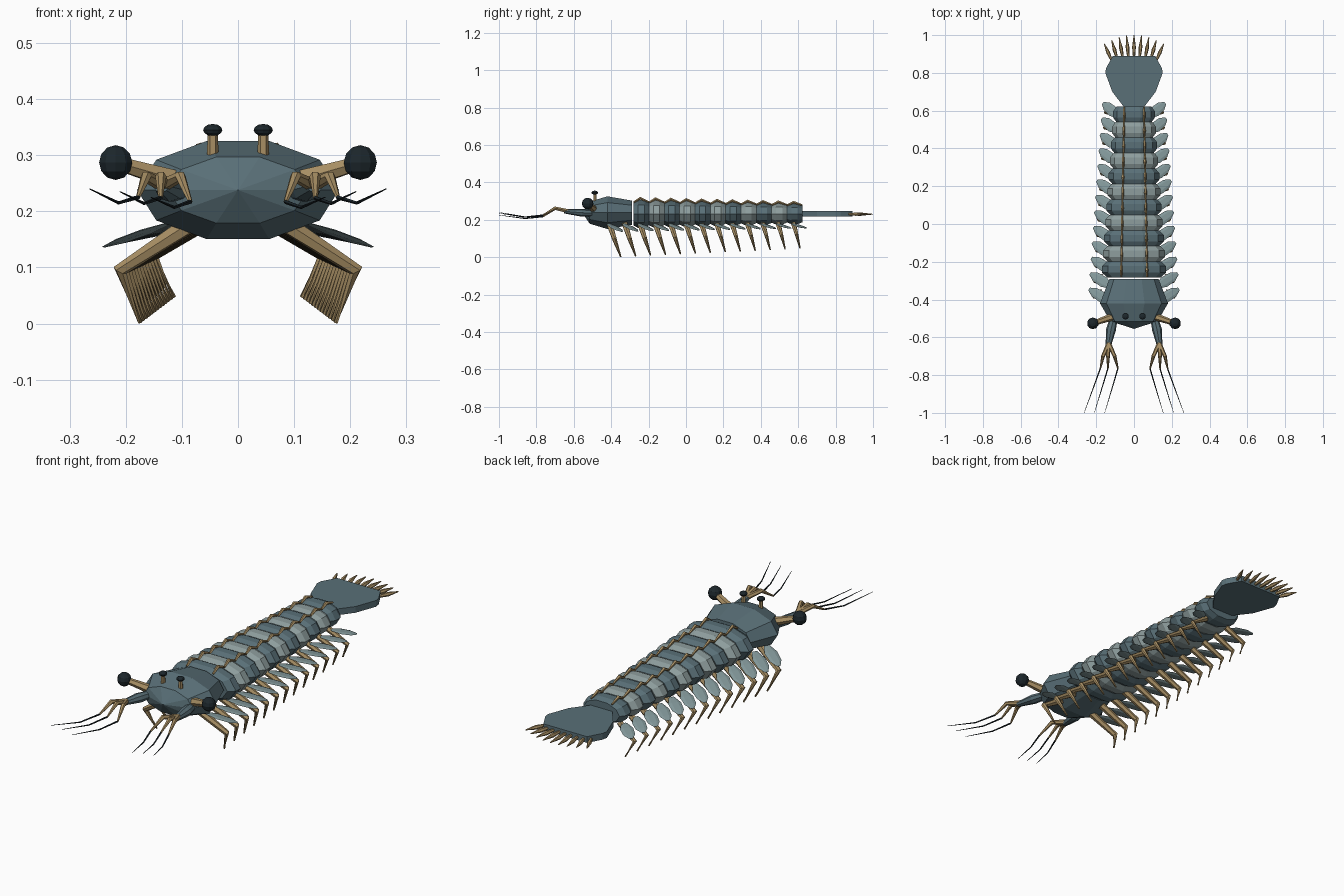
import bpy, bmesh
from math import sin, cos, pi
from mathutils import Vector

if "Cube" in bpy.data.objects:
    bpy.data.objects.remove(bpy.data.objects["Cube"])


def material(name, rgb):
    m = bpy.data.materials.new(name)
    m.diffuse_color = (*rgb, 1)
    m.use_nodes = True
    m.node_tree.nodes["Principled BSDF"].inputs["Base Color"].default_value = m.diffuse_color
    return m


TEAL = material("teal_shell", (0.10, 0.16, 0.185))
LIGHT = material("pale_shell", (0.27, 0.34, 0.34))
FLAP = material("flap_grey", (0.23, 0.32, 0.33))
TAN = material("tan_limb", (0.40, 0.28, 0.13))
DARK = material("dark_eye", (0.012, 0.02, 0.025))


def finish(name, bm, mat):
    bmesh.ops.recalc_face_normals(bm, faces=bm.faces)
    me = bpy.data.meshes.new(name)
    bm.to_mesh(me)
    bm.free()
    me.materials.append(mat)
    ob = bpy.data.objects.new(name, me)
    bpy.context.collection.objects.link(ob)
    return ob


def bridge(bm, rings):
    for a, b in zip(rings, rings[1:]):
        n = len(a)
        for i in range(n):
            j = (i + 1) % n
            bm.faces.new((a[i], a[j], b[j], b[i]))


def shell(name, rings, mat, nose=None, sides=10):
    """Loft of ellipses along y: rings are (y, half width, half height, centre z)."""
    bm = bmesh.new()
    loops = [[bm.verts.new((w * cos(2 * pi * i / sides), y, z + h * sin(2 * pi * i / sides)))
              for i in range(sides)] for y, w, h, z in rings]
    bridge(bm, loops)
    bm.faces.new(loops[-1])
    if nose:
        tip = bm.verts.new(nose)
        for i in range(sides):
            bm.faces.new((loops[0][i], loops[0][(i + 1) % sides], tip))
    else:
        bm.faces.new(loops[0])
    return finish(name, bm, mat)


def tube(name, pts, radii, mat, sides=6, flat=1.0):
    """Tapered tube through pts; flat squashes the section vertically."""
    bm = bmesh.new()
    pts = [Vector(p) for p in pts]
    loops = []
    for k, p in enumerate(pts):
        t = (pts[min(k + 1, len(pts) - 1)] - pts[max(k - 1, 0)]).normalized()
        ref = Vector((0, 0, 1)) if abs(t.z) < 0.9 else Vector((0, 1, 0))
        u = t.cross(ref).normalized()
        v = u.cross(t)
        loops.append([bm.verts.new(p + radii[k] * (cos(2 * pi * i / sides) * u
                      + flat * sin(2 * pi * i / sides) * v)) for i in range(sides)])
    bridge(bm, loops)
    bm.faces.new(loops[0])
    bm.faces.new(loops[-1])
    return finish(name, bm, mat)


def ball(name, loc, r, squash=1.0):
    bm = bmesh.new()
    bmesh.ops.create_uvsphere(bm, u_segments=10, v_segments=6, radius=r)
    for v in bm.verts:
        v.co = Vector((v.co.x, v.co.y, v.co.z * squash)) + Vector(loc)
    return finish(name, bm, DARK)


# Head shield
shell("head", [(-0.515, 0.125, 0.062, 0.238), (-0.42, 0.18, 0.092, 0.238),
               (-0.29, 0.13, 0.068, 0.238)], TEAL, nose=(0, -0.555, 0.238))

# Trunk segments with paired back ridges
STEP = 0.082
for i in range(11):
    f = i / 10
    y, w, h, z = -0.24 + STEP * i, 0.17 - 0.06 * f, 0.079 - 0.021 * f, 0.232
    shell(f"trunk_segment_{i + 1}",
          [(y - 0.042, w * 0.84, h * 0.82, z), (y - 0.017, w, h, z),
           (y + 0.017, w, h, z), (y + 0.042, w * 0.84, h * 0.82, z)],
          LIGHT if i % 2 else TEAL)
    for s in (1, -1):
        x = s * (0.068 - 0.015 * f)
        tube(f"back_ridge_{i + 1}", [(x, y - 0.04, z + h * 0.78), (x, y - 0.005, z + h + 0.004),
             (x, y + 0.042, z + h * 0.8)], [0.005, 0.008, 0.004], TAN, 5)

# Thirteen pairs of legs and side flaps
for i in range(13):
    f = i / 12
    y = -0.404 + STEP * i
    for s in (1, -1):
        knee = (s * (0.21 - 0.06 * f), y + 0.022 - 0.01 * f, 0.095 + 0.025 * f)
        foot = (s * (0.174 - 0.06 * f), y + 0.055 - 0.025 * f, 0.002 + 0.045 * f)
        tube(f"leg_{i + 1}", [(s * (0.085 - 0.025 * f), y - 0.005, 0.178), knee, foot],
             [0.017 - 0.003 * f, 0.013 - 0.003 * f, 0.004], TAN)
        base = Vector((s * (0.125 - 0.045 * f), y - 0.01, 0.178))
        tip = Vector((s * (0.238 - 0.073 * f), y + 0.06, 0.137 + 0.018 * f))
        tube(f"side_flap_{i + 1}", [base.lerp(tip, t) for t in (0, 0.35, 0.75, 1)],
             [0.012, 0.029, 0.026, 0.008], FLAP, 6, 0.16)

# Tail plate
half = [(0.05, 0.615), (0.115, 0.70), (0.152, 0.80), (0.148, 0.825), (0.112, 0.89)]
outline = half + [(-x, y) for x, y in reversed(half)]
bm = bmesh.new()
low, high = [[bm.verts.new((x, y, z)) for x, y in outline] for z in (0.217, 0.246)]
bridge(bm, [low, high])
bm.faces.new(low)
bm.faces.new(high)
finish("tail_plate", bm, TEAL)

# Tail spines
for k in range(-4, 5):
    a = abs(k) / 4
    base = Vector((k * 0.030, 0.885 - 0.015 * a * a, 0.23))
    tip = Vector((k * 0.0395, 1.0 - 0.045 * a * a, 0.23))
    tube("tail_spine", [base, base.lerp(tip, 0.45), tip], [0.006, 0.01, 0.002], TAN, 6)

for s in (1, -1):
    # Side eyes on stalks
    tube("side_eye_stalk", [(s * 0.11, -0.49, 0.255), (s * 0.205, -0.522, 0.283)],
         [0.02, 0.014], TAN)
    ball("side_eye", (s * 0.218, -0.526, 0.287), 0.031)
    # Top eyes on stalks
    tube("top_eye_stalk", [(s * 0.045, -0.485, 0.285), (s * 0.045, -0.488, 0.34)],
         [0.011, 0.009], TAN)
    ball("top_eye", (s * 0.045, -0.488, 0.345), 0.018, 0.6)
    # Front arms with three claws, each ending in a whip
    tube("front_arm", [(s * 0.105, -0.49, 0.235), (s * 0.122, -0.56, 0.238),
         (s * 0.137, -0.65, 0.245)], [0.02, 0.026, 0.014], TEAL, 8, 0.8)
    for x0, x1, x2, z1, z2 in ((0.12, 0.085, 0.155, 0.205, 0.225), (0.137, 0.138, 0.21, 0.212, 0.235),
                               (0.15, 0.178, 0.264, 0.213, 0.24)):
        mid = (s * (x0 + x1) / 2, -0.70, 0.262)
        knee = (s * x1, -0.765, z1 + 0.012)
        tube("claw", [(s * 0.134, -0.63, 0.246), mid, knee], [0.012, 0.010, 0.004], TAN)
        tube("whip", [knee, (s * (x1 * 0.6 + x2 * 0.4), -0.86, z1 + 0.002), (s * x2, -1.0, z2)],
             [0.004, 0.003, 0.001], DARK, 5)
